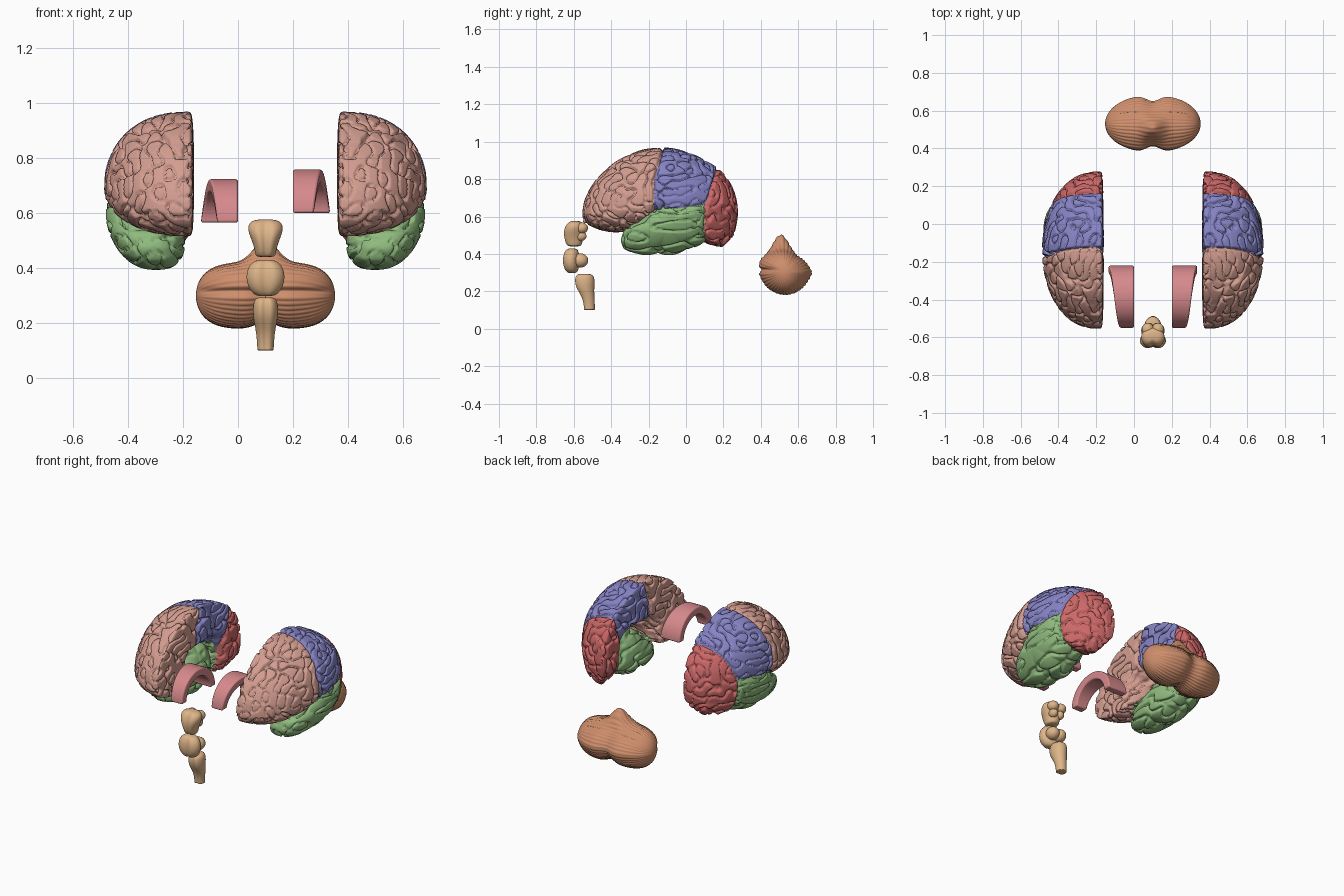
import bpy, bmesh, math, random
from mathutils import Vector, Matrix

random.seed(7)
if "Cube" in bpy.data.objects:
    bpy.data.objects.remove(bpy.data.objects["Cube"])

MID = 0.1  # x of the symmetry plane; every mesh is built relative to it


def material(name, r, g, b):
    m = bpy.data.materials.new(name)
    m.use_nodes = True
    m.diffuse_color = (r, g, b, 1)
    m.node_tree.nodes["Principled BSDF"].inputs["Base Color"].default_value = (r, g, b, 1)
    return m


PINK = material("frontal pink", 0.66, 0.34, 0.28)
BLUE = material("parietal blue", 0.24, 0.23, 0.56)
RED = material("occipital red", 0.62, 0.14, 0.14)
GREEN = material("temporal green", 0.28, 0.50, 0.21)
ORANGE = material("cerebellum orange", 0.62, 0.27, 0.15)
TAN = material("stem tan", 0.73, 0.46, 0.25)
ROSE = material("arch rose", 0.67, 0.25, 0.26)


def finish(name, bm, mats, mirror=False, subsurf=0, bevel=0):
    """Turn a bmesh into a smooth object, optionally mirrored across MID."""
    bmesh.ops.recalc_face_normals(bm, faces=bm.faces)
    for f in bm.faces:
        f.smooth = True
    mesh = bpy.data.meshes.new(name)
    bm.to_mesh(mesh)
    bm.free()
    for m in mats:
        mesh.materials.append(m)
    ob = bpy.data.objects.new(name, mesh)
    bpy.context.collection.objects.link(ob)
    ob.location.x = MID
    if bevel:
        mod = ob.modifiers.new("Bevel", 'BEVEL')
        mod.width, mod.segments, mod.limit_method = bevel, 3, 'ANGLE'
    if subsurf:
        mod = ob.modifiers.new("Subdivision", 'SUBSURF')
        mod.levels = mod.render_levels = subsurf
    if mirror:
        ob.modifiers.new("Mirror", 'MIRROR').use_mirror_merge = False
    return ob


def sphere(subdivisions):
    bm = bmesh.new()
    bmesh.ops.create_icosphere(bm, subdivisions=subdivisions, radius=1)
    return bm


def displace(bm, amount):
    bm.normal_update()
    moves = [v.normal * amount(v.co) for v in bm.verts]
    for v, move in zip(bm.verts, moves):
        v.co += move


def folds(count, freq, stretch):
    """Random waves of one wavelength; their zero lines wander like sulci."""
    waves = []
    for _ in range(count):
        d = Vector([random.gauss(0, 1) for _ in range(3)]).normalized() * freq
        d.y *= stretch
        waves.append((d, random.uniform(0, math.tau)))
    norm = math.sqrt(2 / count)

    def groove(p):
        f = abs(sum(math.cos(d.dot(p) + ph) for d, ph in waves)) * norm
        return max(0, 1 - f / 0.68) ** 2
    return groove


def outline(points, cy, cz):
    """Radius of a closed side outline as a function of angle."""
    polar = sorted((math.atan2(z - cz, y - cy), math.hypot(y - cy, z - cz)) for y, z in points)
    a, b = polar[-1], polar[0]
    polar = [(a[0] - math.tau, a[1])] + polar + [(b[0] + math.tau, b[1])]

    def radius(t):
        for (t0, r0), (t1, r1) in zip(polar, polar[1:]):
            if t <= t1:
                return r0 + (r1 - r0) * (t - t0) / (t1 - t0)
        return r1
    return radius


def lobe(bm, points, centre, inner, outer, inner_power, outer_power, shear=0):
    """Reshape a unit sphere to a side outline with its own inner and outer depth."""
    cx, cy, cz = centre
    radius = outline(points, cy, cz)
    for v in bm.verts:
        u = v.co.copy()
        t = math.atan2(u.z, u.y)
        r = math.hypot(u.y, u.z) * radius(t)
        y, z = cy + r * math.cos(t), cz + r * math.sin(t)
        depth = outer * u.x ** outer_power if u.x > 0 else -inner * abs(u.x) ** inner_power
        v.co = (cx + shear * (z - cz) + depth, y, z)
    return bm


# Cerebral hemispheres, flat towards the middle with a hollow under the arch
BODY = [(-.55, .60), (-.54, .68), (-.495, .77), (-.42, .85), (-.30, .925), (-.15, .96),
        (0, .94), (.10, .895), (.20, .825), (.255, .73), (.273, .62), (.25, .50), (.19, .44),
        (.11, .46), (.03, .52), (-.10, .57), (-.22, .56), (-.30, .53), (-.45, .53), (-.52, .56)]
MEDIAL, WALL, WIDTH = 0.284, 0.02, 0.298


def sylvian(y):
    return .65 + .14 * y if y > -.17 else .626 + .75 * (y + .17)


def central(z):
    return -.17 + .27 * max(0, z - .8)


def occipital(z):
    return .11 + .31 * max(-.03, z - .67)


def region(p):
    if p.y > occipital(p.z):
        return 2
    if p.z < sylvian(p.y) and p.x > MEDIAL + .04 and p.y > -.36:
        return 3
    return 1 if p.y > central(p.z) and p.z > .62 else 0


body = lobe(sphere(7), BODY, (MEDIAL, -.14, .70), WALL, WIDTH, .45, .86)
for v in body.verts:
    x, y, z = v.co
    band = math.exp(-((y + .08) / .16) ** 4)
    edge = max(0, 1 - max(0, x - MEDIAL) / WIDTH)
    if x < MEDIAL:  # hollow on the inner side
        v.co.x += 7.5 * (MEDIAL - x) * band * math.exp(-((z - .61) / .11) ** 4)
    # the lower rim tucks into the temporal lobe and turns outwards at the back
    v.co.x += .14 * band * min(1, max(0, (.66 - z) / .08)) * edge
    if y > .06:
        v.co.x += .7 * max(0, .54 - z) * edge
body_groove = folds(22, 90, 1)


def body_depth(p):
    seams = [p.y - occipital(p.z)]
    if p.z > sylvian(p.y):
        seams.append(p.y - central(p.z))
    if p.x > MEDIAL + .07 and p.y < .1:
        seams.append(p.z - sylvian(p.y))
    seam = max(0, 1 - min(map(abs, seams)) / .014) ** 2
    return .005 - .023 * max(body_groove(p), seam)


for f in body.faces:
    f.material_index = region(f.calc_center_median())
displace(body, body_depth)
finish("cerebral_hemispheres", body, [PINK, BLUE, RED, GREEN], mirror=True)

# Temporal lobes, with folds running lengthwise
TEMPORAL = [(-.345, .47), (-.33, .52), (-.25, .57), (-.17, .625), (0, .66), (.10, .665),
            (.125, .58), (.10, .47), (0, .43), (-.15, .41), (-.26, .405), (-.33, .43)]
temporal = lobe(sphere(6), TEMPORAL, (.44, -.10, .54), .135, .128, .8, .75, shear=.3)
temporal_groove = folds(18, 84, .3)
displace(temporal, lambda p: .004 - .02 * temporal_groove(p))
finish("temporal_lobes", temporal, [GREEN], mirror=True)

# Cerebellum: one wide ridged body, notched in the middle and rising to a peak
CEREBELLUM = [(.44, .40), (.39, .365), (.38, .31), (.405, .25), (.46, .20), (.52, .183),
              (.60, .20), (.655, .25), (.682, .30), (.655, .345), (.60, .385), (.55, .41), (.49, .415)]
HALF = 0.253
cerebellum = bmesh.new()
bmesh.ops.create_uvsphere(cerebellum, u_segments=208, v_segments=100, radius=1,
                          matrix=Matrix.Rotation(math.pi / 2, 4, 'Y'))
lobe(cerebellum, CEREBELLUM, (0, .53, .30), HALF, HALF, .9, .9)
for v in cerebellum.verts:
    x, y, z = v.co
    notch = 1 - .2 * math.exp(-(x / .05) ** 2)
    swell = math.sqrt(1 + (x / HALF) ** 2)
    v.co.y = .53 + (y - .53) * notch
    v.co.z = .30 + (z - .30) * swell * (notch if z < .30 else 1)
    v.co.z += .085 * math.exp(-(x / .06) ** 2 - ((y - .50) / .07) ** 2) * max(0, min(1, (z - .30) / .1))


def ridges(p):
    a = math.atan2(p.z - .30, p.y - .53)
    fissure = math.exp(-((p.z - .315) / .012) ** 2) if p.y < .53 else 0
    fade = max(0, 1 - (p.x / HALF) ** 4)
    return (.004 * abs(math.sin(20 * a)) - .002 - .018 * fissure) * fade


displace(cerebellum, ridges)
finish("cerebellum", cerebellum, [ORANGE])


def loft(name, rings, mat, **options):
    """Skin a list of point rings and cap both ends."""
    bm = bmesh.new()
    rows = [[bm.verts.new(p) for p in ring] for ring in rings]
    for a, b in zip(rows, rows[1:]):
        for i in range(len(a)):
            j = (i + 1) % len(a)
            bm.faces.new((a[i], a[j], b[j], b[i]))
    bm.faces.new(rows[0])
    bm.faces.new(rows[-1])
    return finish(name, bm, [mat], **options)


# Arched bands, wider at the back; one sits a little lower
for name, side, base in (("left_arch", 1, .60), ("right_arch", -1, .565)):
    rings = []
    for i in range(37):
        t = math.pi * i / 36
        w = .135 - .06 * i / 36
        ring = []
        for r, x in ((.165, .1), (.165, .1 + w), (.117, .1 + w), (.117, .1)):
            ring.append((side * x, -.385 + r * math.cos(t), base + (r - .007) * math.sin(t)))
        rings.append(ring)
    arch = loft(name, rings, ROSE, bevel=.008)
    bpy.context.view_layer.objects.active = arch
    arch.select_set(True)
    bpy.ops.object.shade_smooth_by_angle(angle=math.radians(40))
    arch.select_set(False)


# Brain stem in three pieces; rows are height, centre y, half width, half depth
def stem(name, rows, groove):
    rings = []
    for z, cy, rx, ry in rows:
        ring = []
        for i in range(24):
            a = math.tau * i / 24
            dent = groove * math.exp(-(math.cos(a) / .25) ** 2) if math.sin(a) < 0 else 0
            ring.append((rx * math.cos(a), cy + ry * math.sin(a) * (1 - dent), z))
        rings.append(ring)
    loft(name, rings, TAN, subsurf=1)


def bump(name, centre, radii):
    """A pair of small rounded swellings."""
    bm = sphere(4)
    for v in bm.verts:
        v.co = [c + r * k for c, r, k in zip(centre, radii, v.co)]
    finish(name, bm, [TAN], mirror=True)


stem("midbrain", [(.44, -.60, .030, .03), (.445, -.60, .037, .042), (.47, -.603, .040, .052),
                  (.50, -.605, .050, .057), (.53, -.603, .063, .058), (.555, -.598, .064, .05),
                  (.57, -.595, .052, .038), (.577, -.593, .03, .02)], .35)
stem("pons", [(.297, -.61, .025, .02), (.305, -.612, .045, .034), (.33, -.616, .064, .045),
              (.365, -.618, .072, .049), (.40, -.616, .066, .045), (.422, -.612, .048, .035),
              (.43, -.61, .028, .02)], .35)
stem("medulla", [(.294, -.545, .025, .03), (.287, -.545, .04, .05), (.265, -.545, .046, .057),
                 (.23, -.544, .046, .055), (.20, -.536, .041, .045), (.16, -.522, .033, .034),
                 (.11, -.518, .03, .031), (.102, -.518, .03, .031), (.10, -.518, .028, .029)], .3)
bump("upper_colliculi", (.027, -.558, .538), (.032, .034, .03))
bump("lower_colliculi", (.022, -.562, .495), (.024, .03, .026))
bump("pons_back", (.024, -.565, .365), (.038, .042, .038))
